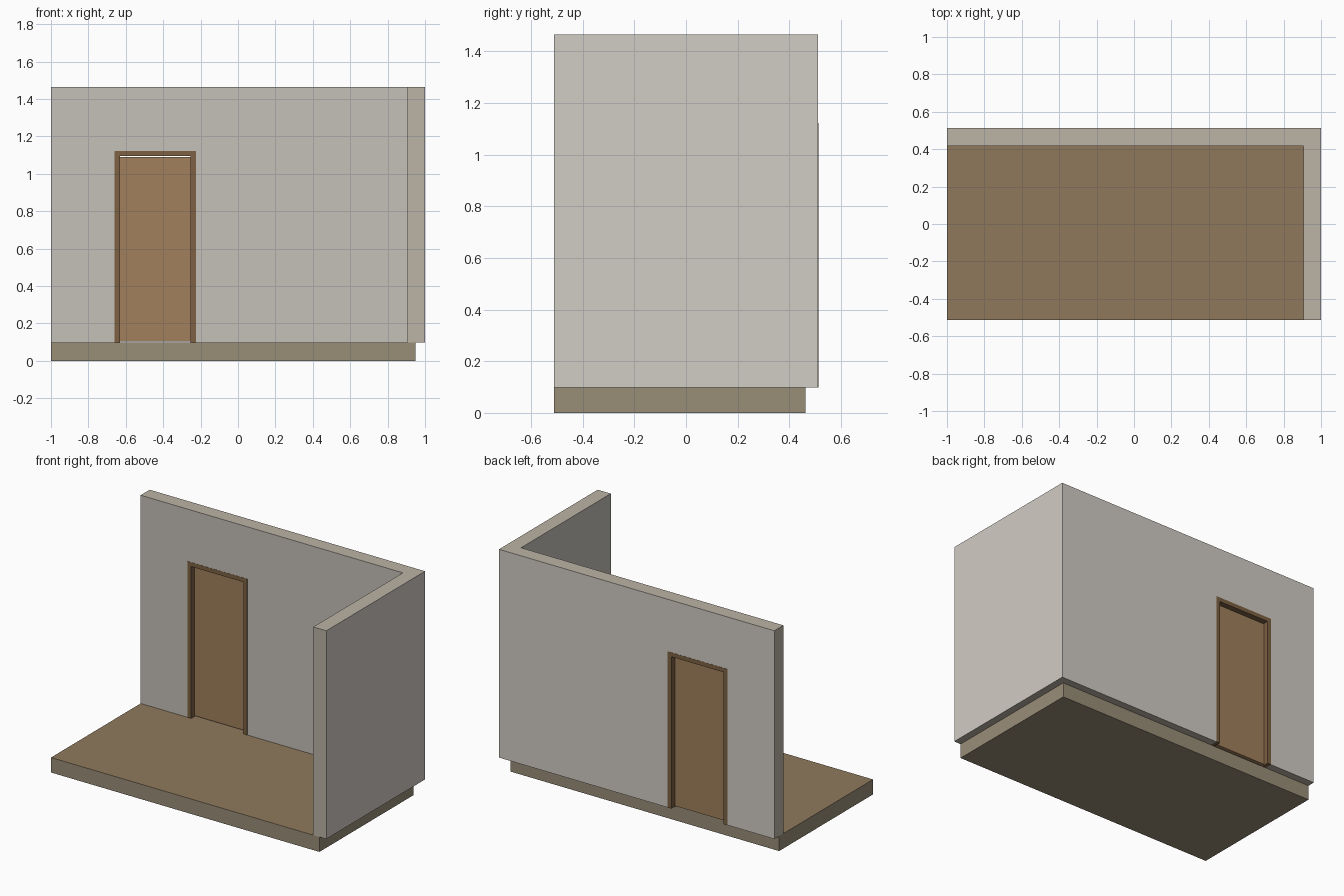
import bpy, bmesh
from mathutils import Vector

if "Cube" in bpy.data.objects:
    bpy.data.objects.remove(bpy.data.objects["Cube"])


def material(name, r, g, b):
    m = bpy.data.materials.new(name)
    m.diffuse_color = [(c / 255) ** 2.2 for c in (r, g, b)] + [1]
    m.use_nodes = True
    m.node_tree.nodes["Principled BSDF"].inputs["Base Color"].default_value = m.diffuse_color
    return m


def prism(name, profile, direction, mats, pick=None):
    """Extrude a flat 3D outline along a vector; pick() chooses a slot per face."""
    bm = bmesh.new()
    face = bm.faces.new([bm.verts.new(p) for p in profile])
    ext = bmesh.ops.extrude_face_region(bm, geom=[face], use_keep_orig=True)
    moved = [v for v in ext["geom"] if isinstance(v, bmesh.types.BMVert)]
    bmesh.ops.translate(bm, verts=moved, vec=Vector(direction))
    bmesh.ops.recalc_face_normals(bm, faces=bm.faces)
    bm.normal_update()
    if pick:
        for f in bm.faces:
            f.material_index = pick(f.normal, f.calc_center_median())
    me = bpy.data.meshes.new(name)
    bm.to_mesh(me)
    bm.free()
    for m in mats:
        me.materials.append(m)
    ob = bpy.data.objects.new(name, me)
    bpy.context.collection.objects.link(ob)
    return ob


def box(name, x0, x1, y0, y1, z0, z1, mats, pick=None):
    outline = [(x0, y0, z0), (x1, y0, z0), (x1, y1, z0), (x0, y1, z0)]
    return prism(name, outline, (0, 0, z1 - z0), mats, pick)


wood_floor = material("floor_wood", 142, 120, 93)
slab_edge = material("slab_edge", 152, 140, 119)
wall_inner = material("wall_inner", 196, 191, 183)
wall_outer = material("wall_outer", 208, 203, 195)
wall_cut = material("wall_cut", 186, 178, 164)
frame_wood = material("frame_wood", 124, 97, 68)
door_wood = material("door_wood", 160, 127, 93)

Y0, YI, Y1 = -0.512, 0.418, 0.512     # front, inner wall face, back
XI, Z0, Z1 = 0.905, 0.098, 1.465      # inner side wall face, wall base, top
L, R, H, T = -0.66, -0.225, 1.123, 0.028  # door opening and frame width

# Floor slab, stopping halfway under the walls
box("floor_slab", -1, 0.95, Y0, 0.462, 0, Z0, [slab_edge, wood_floor],
    lambda n, c: 1 if n.z > 0.5 else 0)


# Back wall with a doorway reaching its base, joined to the side wall
def wall_slot(n, c):
    if abs(n.z) > 0.5 or n.x < -0.5 and c.x < 0 or n.y < -0.5 and c.y < 0:
        return 2
    return 1 if n.x > 0.5 or n.y > 0.5 else 0


corner = [(-1, YI), (XI, YI), (XI, Y0), (1, Y0), (1, Y1), (-1, Y1)]
walls = prism("corner_walls", [(x, y, Z0) for x, y in corner],
              (0, 0, Z1 - Z0), [wall_inner, wall_outer, wall_cut], wall_slot)
cutter = box("doorway_cutter", L, R, YI - 0.1, Y1 + 0.1, Z0 - 0.1, H, [])
cut = walls.modifiers.new("doorway", "BOOLEAN")
cut.operation, cut.solver, cut.object = "DIFFERENCE", "EXACT", cutter

# Apply the cut and drop the cutter
bpy.context.view_layer.objects.active = walls
walls.select_set(True)
bpy.ops.object.modifier_apply(modifier="doorway")
bpy.data.objects.remove(cutter)

# Door frame lining the full wall depth
frame = [(L, Z0), (L, H), (R, H), (R, Z0),
         (R - T, Z0), (R - T, H - T), (L + T, H - T), (L + T, Z0)]
prism("door_frame", [(x, YI - 0.001, z) for x, z in frame],
      (0, Y1 - YI + 0.002, 0), [frame_wood])

# Door leaf, recessed from both sides
box("door_leaf", L + T + 0.002, R - T - 0.002, 0.450, 0.480,
    Z0 + 0.006, H - T - 0.004, [door_wood])
